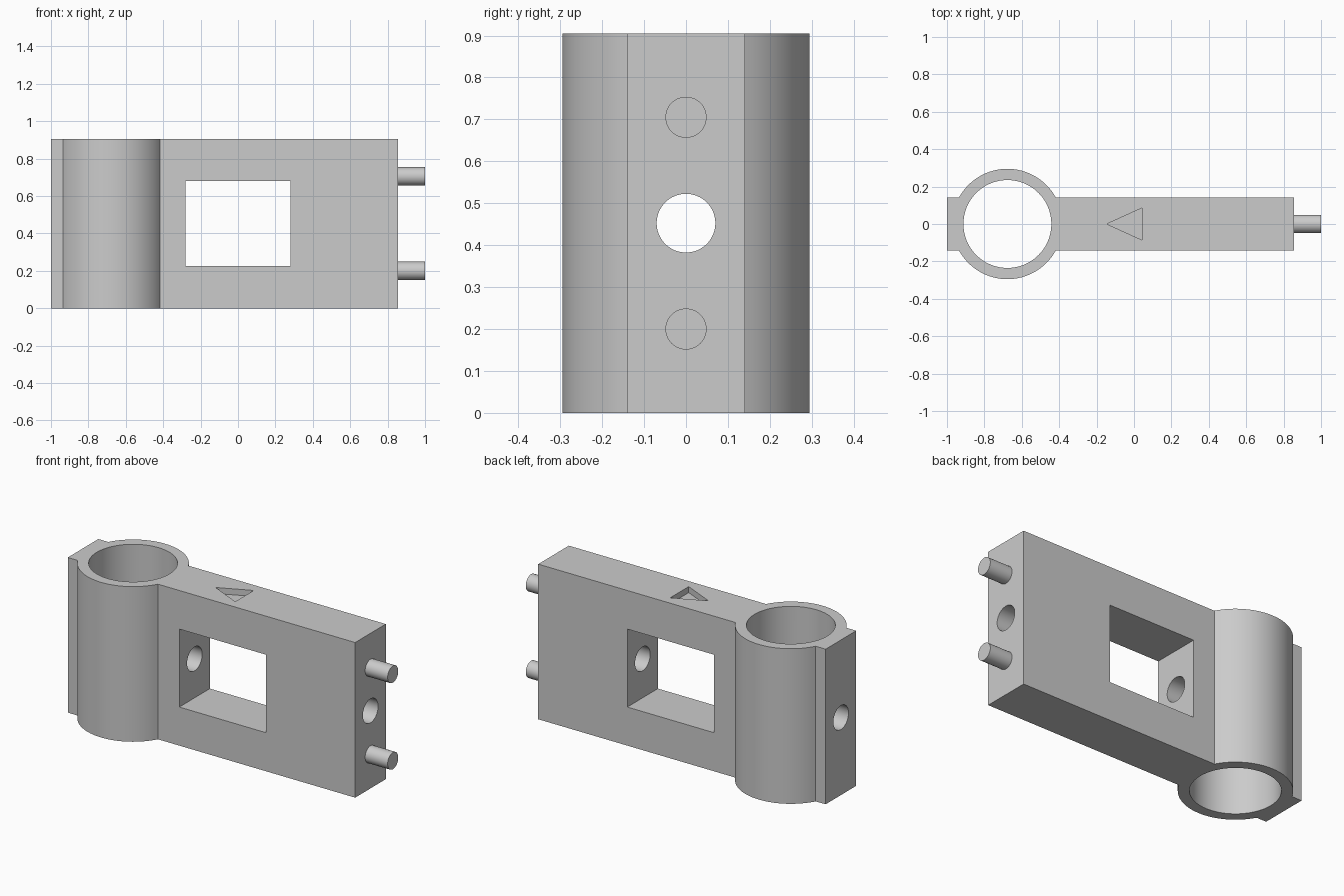
import bpy, bmesh, math
from mathutils import Matrix, Vector

cube = bpy.data.objects.get("Cube")
if cube:
    bpy.data.objects.remove(cube, do_unlink=True)

HEIGHT, HALF_Y = 0.905, 0.141
LEFT, RIGHT = -1.0, 0.855
TUBE_X, OUTER, BORE = -0.677, 0.295, 0.235
MID_Z = HEIGHT / 2

grey = bpy.data.materials.new("light_grey")
grey.use_nodes = True
grey.diffuse_color = (0.6, 0.6, 0.6, 1)
grey.node_tree.nodes["Principled BSDF"].inputs["Base Color"].default_value = (0.6, 0.6, 0.6, 1)


def finish(name, bm):
    bmesh.ops.recalc_face_normals(bm, faces=bm.faces)
    mesh = bpy.data.meshes.new(name)
    bm.to_mesh(mesh)
    bm.free()
    mesh.materials.append(grey)
    obj = bpy.data.objects.new(name, mesh)
    bpy.context.collection.objects.link(obj)
    return obj


def prism(name, outline, z0, z1):
    bm = bmesh.new()
    face = bm.faces.new([bm.verts.new((x, y, z0)) for x, y in outline])
    new = bmesh.ops.extrude_face_region(bm, geom=[face])["geom"]
    bmesh.ops.translate(bm, vec=(0, 0, z1 - z0),
                        verts=[v for v in new if isinstance(v, bmesh.types.BMVert)])
    return finish(name, bm)


def rod(name, radius, start, end, sides=64):
    a, b = Vector(start), Vector(end)
    turn = (b - a).to_track_quat('Z', 'Y').to_matrix().to_4x4()
    bm = bmesh.new()
    bmesh.ops.create_cone(bm, cap_ends=True, segments=sides, radius1=radius,
                          radius2=radius, depth=(b - a).length,
                          matrix=Matrix.Translation((a + b) / 2) @ turn)
    return finish(name, bm)


def select_only(obj):
    bpy.ops.object.select_all(action='DESELECT')
    obj.select_set(True)
    bpy.context.view_layer.objects.active = obj


def smooth(obj):
    select_only(obj)
    bpy.ops.object.shade_smooth_by_angle(angle=math.radians(30))


# Plate and hinge barrel as one outline: front half, then mirrored back half
corner = math.asin(HALF_Y / OUTER)
steps = 32
front = [(LEFT, -HALF_Y)]
for i in range(steps + 1):
    a = math.pi + corner + (math.pi - 2 * corner) * i / steps
    front.append((TUBE_X + OUTER * math.cos(a), OUTER * math.sin(a)))
front.append((RIGHT, -HALF_Y))
outline = front + [(x, -y) for x, y in reversed(front)]
body = prism("hinge_body", outline, 0, HEIGHT)

# Barrel bore, window, lengthwise hole and arrow recess
window = [(-0.28, -0.5), (0.28, -0.5), (0.28, 0.5), (-0.28, 0.5)]
arrow = [(-0.145, 0), (0.042, -0.085), (0.042, 0.085)]
cutters = [
    rod("bore_cutter", BORE, (TUBE_X, 0, -0.1), (TUBE_X, 0, HEIGHT + 0.1), 96),
    prism("window_cutter", window, 0.225, 0.68),
    rod("hole_cutter", 0.07, (-1.2, 0, MID_Z), (1.2, 0, MID_Z)),
    prism("arrow_cutter", arrow, HEIGHT - 0.035, HEIGHT + 0.1),
]
for cutter in cutters:
    mod = body.modifiers.new(cutter.name, 'BOOLEAN')
    mod.operation = 'DIFFERENCE'
    mod.solver = 'EXACT'
    mod.object = cutter
    cutter.hide_render = True
    select_only(body)
    bpy.ops.object.modifier_apply(modifier=mod.name)
for cutter in cutters:
    bpy.data.objects.remove(cutter, do_unlink=True)
smooth(body)

# Pair of locating pins on the end face
for name, z in (("lower_pin", 0.2), ("upper_pin", 0.705)):
    smooth(rod(name, 0.049, (RIGHT - 0.02, 0, z), (1.0, 0, z), 48))
